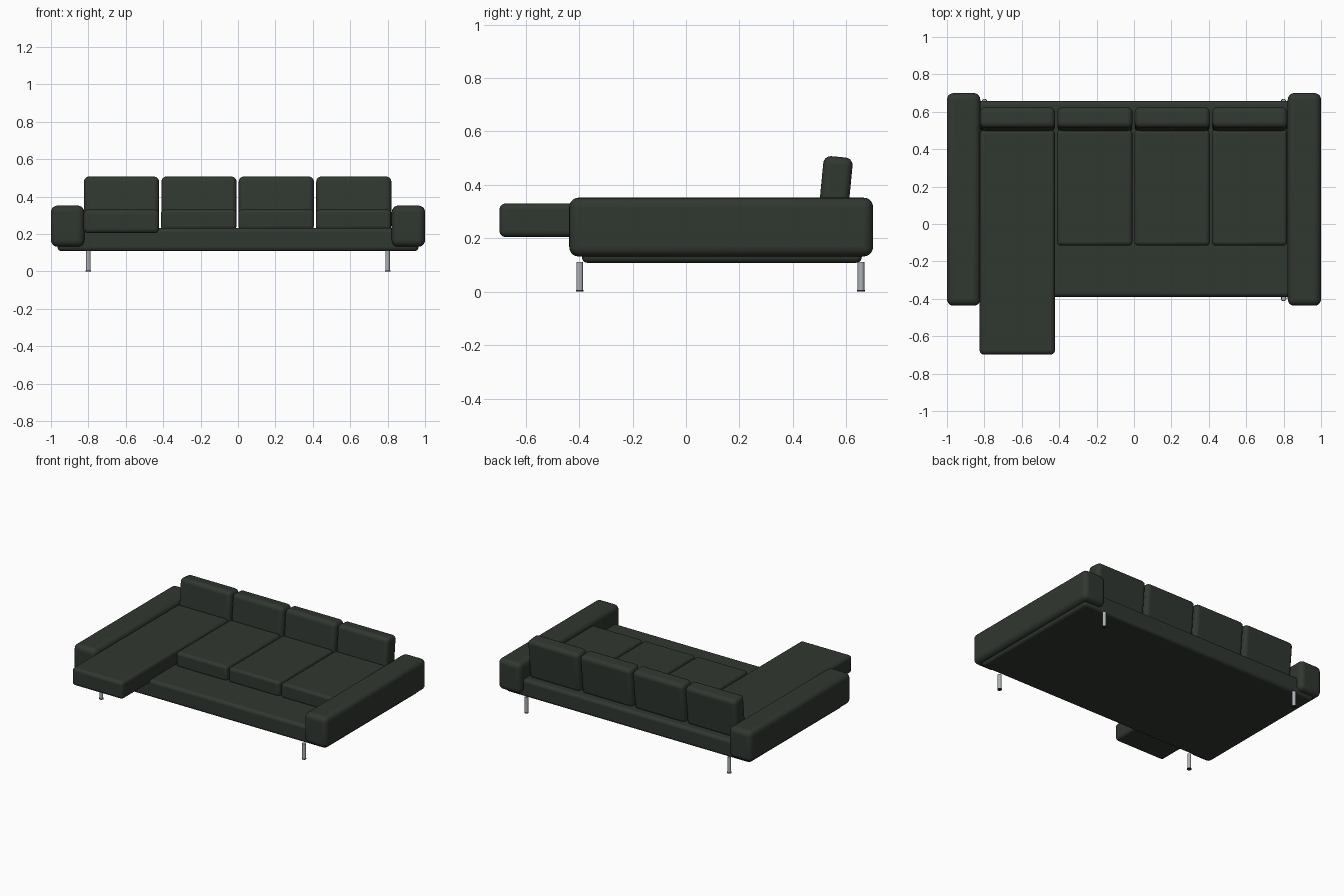
import bpy
import math
from mathutils import Matrix

cube = bpy.data.objects.get("Cube")
if cube:
    bpy.data.objects.remove(cube, do_unlink=True)


def material(name, color, metallic=0.0, roughness=0.8):
    mat = bpy.data.materials.new(name)
    mat.use_nodes = True
    mat.diffuse_color = (*color, 1)
    bsdf = mat.node_tree.nodes["Principled BSDF"]
    bsdf.inputs["Base Color"].default_value = (*color, 1)
    bsdf.inputs["Metallic"].default_value = metallic
    bsdf.inputs["Roughness"].default_value = roughness
    return mat


fabric = material("dark green fabric", (0.03, 0.038, 0.03))
steel = material("brushed steel", (0.42, 0.44, 0.47), 0.0, 0.4)
rubber = material("black rubber", (0.02, 0.02, 0.02))


def cushion(name, xs, ys, zs, radius, lean=0.0):
    """Rounded upholstered block spanning the given ranges, leaning back about its base."""
    spans = (xs, ys, zs)
    bpy.ops.mesh.primitive_cube_add(size=1)
    ob = bpy.context.object
    ob.name = name
    size = [b - a for a, b in spans]
    mid = [(a + b) / 2 for a, b in spans]
    ob.data.transform(Matrix.Translation((0, 0, 0.5)))
    ob.data.transform(Matrix.Diagonal((*size, 1)))
    ob.location = (mid[0], mid[1], zs[0])
    ob.rotation_euler.x = -lean
    bevel = ob.modifiers.new("rounded edges", "BEVEL")
    bevel.width = radius
    bevel.segments = 5
    ob.data.materials.append(fabric)
    bpy.ops.object.shade_smooth_by_angle(angle=math.radians(40))
    return ob


def rod(name, x, y, z0, z1, radius, mat):
    bpy.ops.mesh.primitive_cylinder_add(
        vertices=24, radius=radius, depth=z1 - z0, location=(x, y, (z0 + z1) / 2))
    ob = bpy.context.object
    ob.name = name
    ob.data.materials.append(mat)
    bpy.ops.object.shade_smooth_by_angle(angle=math.radians(40))


# Platform
cushion("base", (-0.965, 0.965), (-0.39, 0.658), (0.108, 0.232), 0.022)

# Arms and legs, mirrored on both sides
for side, s in (("right", -1), ("left", 1)):
    cushion(side + "_arm", sorted((s * 0.822, s)), (-0.437, 0.7), (0.132, 0.352), 0.035)
    for end, y in (("front", -0.398), ("back", 0.655)):
        rod(f"{end}_{side}_leg", s * 0.8, y, 0.005, 0.112, 0.0125, steel)
        rod(f"{end}_{side}_foot", s * 0.8, y, 0, 0.006, 0.0145, rubber)

# Long chaise cushion, then the three short seats
cushion("chaise_cushion", (-0.825, -0.423), (-0.698, 0.503), (0.205, 0.33), 0.022)
pitch = 0.414
for i in range(3):
    x = -0.412 + i * pitch
    cushion(f"seat_cushion_{i + 1}", (x, x + 0.403), (-0.115, 0.503), (0.222, 0.33), 0.02)

# Four leaning back cushions
for i in range(4):
    x = -0.824 + i * pitch
    cushion(f"back_cushion_{i + 1}", (x, x + 0.402), (0.489, 0.599), (0.222, 0.506), 0.028,
            math.radians(5.5))
